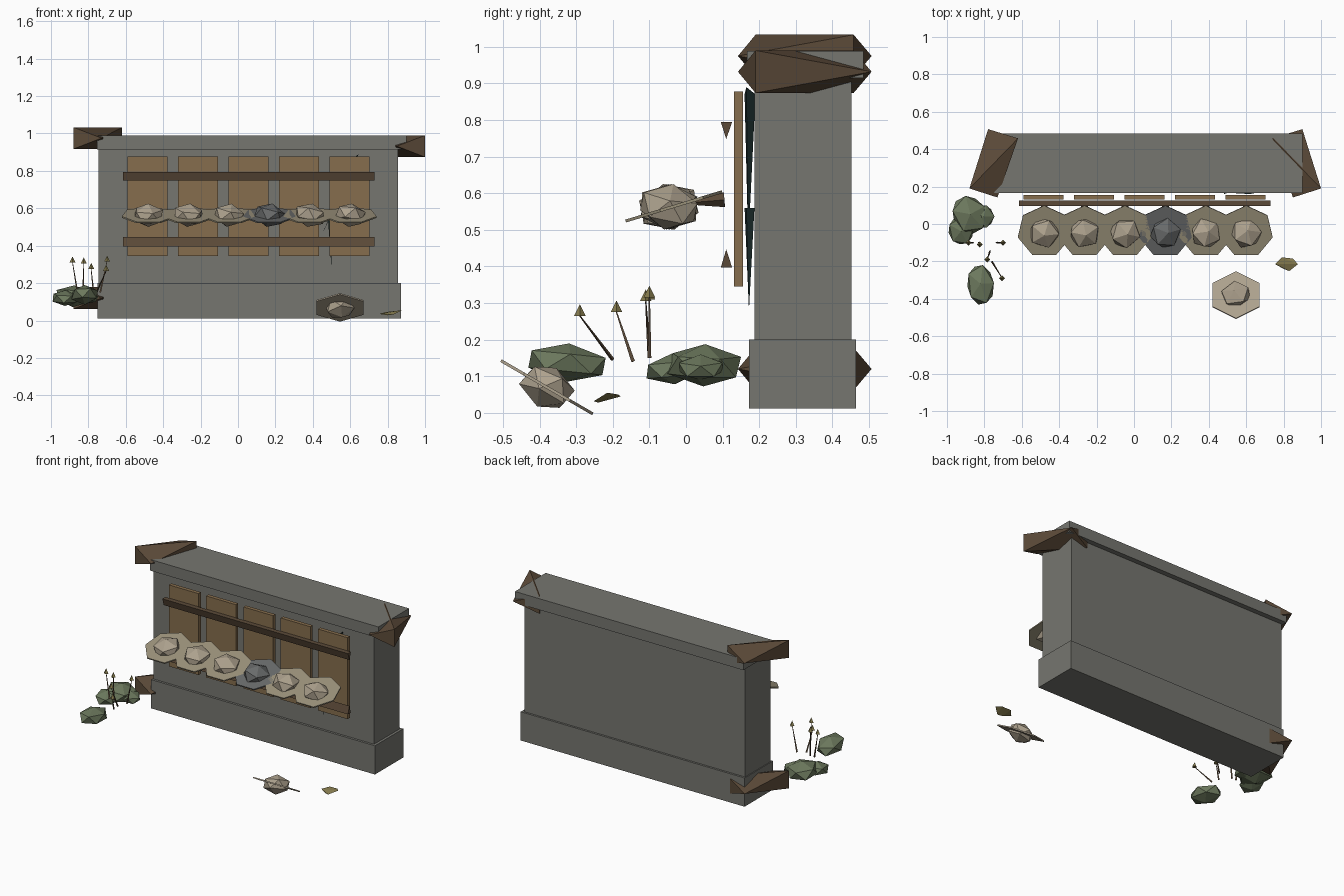
import bpy, bmesh
from math import pi
from mathutils import Vector

cube = bpy.data.objects.get("Cube")
if cube:
    bpy.data.objects.remove(cube, do_unlink=True)


def material(name, r, g, b):
    m = bpy.data.materials.new(name)
    m.use_nodes = True
    m.diffuse_color = (r, g, b, 1)
    m.node_tree.nodes["Principled BSDF"].inputs["Base Color"].default_value = (r, g, b, 1)
    return m


stone = material("wall grey", .18, .18, .16)
board = material("board tan", .24, .155, .075)
timber = material("timber brown", .105, .068, .04)
cream = material("pale stone", .42, .36, .27)
sand = material("sandy petal", .33, .29, .20)
slate = material("slate grey", .14, .145, .145)
green = material("leaf green", .15, .19, .11)
yellow = material("dry yellow", .25, .21, .08)
dark = material("crack dark", .012, .028, .028)


def finish(bm, name, mat):
    bmesh.ops.recalc_face_normals(bm, faces=bm.faces)
    mesh = bpy.data.meshes.new(name)
    bm.to_mesh(mesh)
    bm.free()
    mesh.materials.append(mat)
    obj = bpy.data.objects.new(name, mesh)
    bpy.context.collection.objects.link(obj)
    return obj


def box(name, x, y, z, mat):
    bm = bmesh.new()
    bmesh.ops.create_cube(bm, size=1)
    for v in bm.verts:
        v.co = Vector(r[0] if c < 0 else r[1] for c, r in zip(v.co, (x, y, z)))
    return finish(bm, name, mat)


def hull(name, points, mat):
    bm = bmesh.new()
    for p in points:
        bm.verts.new(p)
    bmesh.ops.convex_hull(bm, input=bm.verts[:])
    return finish(bm, name, mat)


def blob(name, loc, size, mat, rot=(0, 0, 0)):
    bm = bmesh.new()
    bmesh.ops.create_icosphere(bm, subdivisions=1, radius=1)
    obj = finish(bm, name, mat)
    obj.location, obj.scale, obj.rotation_euler = loc, size, rot
    return obj


def rod(name, start, end, r1, r2, mat, sides=4):
    start, end = Vector(start), Vector(end)
    bm = bmesh.new()
    bmesh.ops.create_cone(bm, cap_ends=True, segments=sides, radius1=r1, radius2=r2,
                          depth=(end - start).length)
    obj = finish(bm, name, mat)
    obj.location = (start + end) / 2
    obj.rotation_euler = (end - start).to_track_quat('Z', 'Y').to_euler()
    return obj


def disc(name, loc, sides, tilt, mat):
    obj = rod(name, (0, 0, -.004), (0, 0, .004), .145, .145, mat, sides)
    obj.location, obj.rotation_euler = loc, (tilt, 0, 0)
    return obj


# Wall, plinth and coping
box("plinth", (-.75, .872), (.172, .465), (.012, .2), stone)
box("wall_body", (-.745, .855), (.187, .452), (.19, .93), stone)
box("coping", (-.755, .9), (.167, .485), (.915, .988), stone)


# Twisted corner timbers
def corner_timber(name, side, z):
    pts = [(.88, .19, h) for h in (-.058, .058)] + [(.62, .458, h) for h in (-.058, .058)]
    pts += [(.73, .142, 0), (.78, .507, 0)]
    shift = .12 if side > 0 else 0
    hull(name, [(side * (x + shift), y, z + h) for x, y, h in pts], timber)


corner_timber("top_right_timber", -1, .975)
corner_timber("bottom_right_timber", -1, .12)
corner_timber("top_left_timber", 1, .932)

# Boards on the front, held by two three-sided rails
for i in range(5):
    x = -.485 + .27 * i
    box(f"board_{i + 1}", (x - .107, x + .107), (.131, .156), (.345, .878), board)
for name, wide, tip in (("upper_rail", .795, .748), ("lower_rail", .397, .447)):
    hull(name, [(x, y, z) for x in (-.615, .73)
                for y, z in ((.095, wide), (.126, wide), (.11, tip))], timber)

# Dark cracks behind the boards
hull("upper_crack", [(.62, .16, .87), (.645, .165, .89), (.63, .19, .87), (.45, .17, .46)], dark)
hull("lower_crack", [(.48, .16, .56), (.497, .165, .56), (.485, .187, .56), (.5, .172, .28)], dark)

# Row of stone heads, each on a tilted collar and a peg
for i in range(6):
    x = -.48 + .216 * i
    odd = i == 3
    blob(f"head_{i + 1}", (x, -.047, .563), (.088, .088, .064),
         slate if odd else cream, (.25, 0, i * .5))
    disc(f"collar_{i + 1}", (x, -.04, .562), 7, .295, slate if odd else sand)
    rod(f"peg_{i + 1}", (x, .02, .575), (x, .105, .582), .007, .02, timber)

# Fallen head on the ground
blob("fallen_head", (.545, -.38, .07), (.086, .08, .06), cream, (-.5, 0, .4))
disc("fallen_collar", (.545, -.38, .07), 6, -.525, cream)

# Dry leaf
hull("dry_leaf", [(.755, -.215, .035), (.79, -.178, .045), (.85, -.185, .05),
                  (.876, -.215, .055), (.83, -.252, .032), (.8, -.24, .028)], yellow)

# Leafy clumps
blob("leaf_clump_back", (-.88, .05, .13), (.1, .115, .058), green, (0, .1, .5))
blob("leaf_clump_side", (-.925, -.035, .12), (.075, .085, .042), green, (.1, 0, .2))
blob("leaf_clump_front", (-.82, -.325, .137), (.08, .12, .053), green, (-.1, 0, .1))
blob("leaf_clump_inner", (-.81, .04, .125), (.07, .07, .035), green, (0, .2, 0))

# Thin stalks with pointed buds
stalks = [((-.76, -.2, .145), (-.705, -.29, .265)),
          ((-.77, -.145, .14), (-.785, -.19, .275)),
          ((-.86, -.1, .15), (-.885, -.1, .31)),
          ((-.83, -.1, .15), (-.825, -.11, .305)),
          ((-.735, -.1, .15), (-.7, -.1, .315))]
for i, (base, top) in enumerate(stalks):
    rod(f"stalk_{i + 1}", base, top, .006, .002, timber, 3)
    tip = Vector(top) + Vector((0, 0, .032))
    rod(f"bud_{i + 1}", top, tip, .016, 0, yellow, 4)
